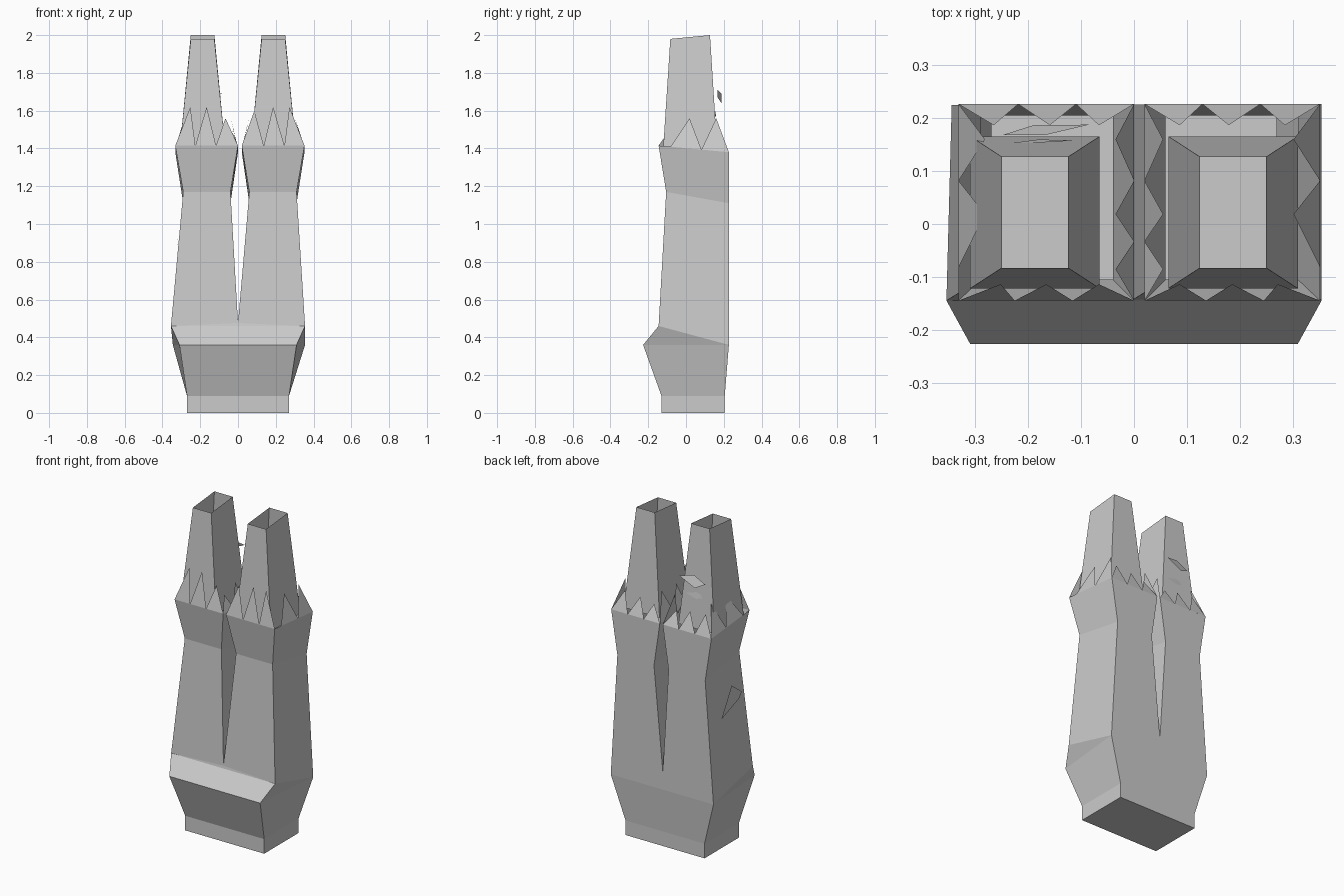
import bpy, bmesh
from mathutils import Vector

if "Cube" in bpy.data.objects:
    bpy.data.objects.remove(bpy.data.objects["Cube"])


def make_object(name, faces):
    """Mesh from a list of faces given as point lists; shared points are welded."""
    bm = bmesh.new()
    for pts in faces:
        bm.faces.new([bm.verts.new(p) for p in pts])
    bmesh.ops.remove_doubles(bm, verts=bm.verts, dist=0.0005)
    bmesh.ops.recalc_face_normals(bm, faces=bm.faces)
    me = bpy.data.meshes.new(name)
    bm.to_mesh(me)
    bm.free()
    ob = bpy.data.objects.new(name, me)
    bpy.context.collection.objects.link(ob)
    return ob


def bridge(a, b):
    n = len(a)
    return [[a[i], a[(i + 1) % n], b[(i + 1) % n], b[i]] for i in range(n)]


def ring(x0, x1, yf, zf, yb, zb):
    """Four corners, front and back edges at their own heights."""
    return [(x0, yf, zf), (x1, yf, zf), (x1, yb, zb), (x0, yb, zb)]


# Waist block: closed end, short band, then bulging seat
base = ring(-.27, .27, -.13, 0, .205, 0)
band = ring(-.27, .27, -.13, .09, .205, .09)
bulge = [(-.31, -.227, .36), (.31, -.227, .36), (.355, .227, .36), (-.345, .225, .36)]
front_l, front_r = (-.355, -.145, .46), (.355, -.145, .46)
back_r, back_l = bulge[2], bulge[3]
crotch_f, crotch_b = (0, -.142, .476), (0, .226, .47)
faces = [base] + bridge(base, band) + bridge(band, bulge)
faces += [[bulge[0], bulge[1], front_r, front_l],
          [bulge[1], back_r, front_r], [bulge[0], front_l, back_l],
          [front_l, front_r, crotch_f], [back_r, back_l, crotch_b]]


# Legs with torn rims
def teeth(a, b, bounds, tips, heights, lean):
    """Torn triangles along rim edge a-b, their tips leaning inward."""
    a, b, lean = Vector(a), Vector(b), Vector(lean)
    out = []
    for i, (tip, h) in enumerate(zip(tips, heights)):
        peak = a.lerp(b, tip) + lean
        peak.z = h
        out.append([a.lerp(b, bounds[i]), peak, a.lerp(b, bounds[i + 1])])
    return out


rims = []
for s, shift, outer_f, outer_b in ((1, 0, front_r, back_r), (-1, .02, front_l, back_l)):
    def px(x):
        return s * x + shift
    root = [crotch_f, outer_f, outer_b, crotch_b]
    knee = ring(px(.06), px(.31), -.105, 1.17, .227, 1.11)
    rim = ring(px(.02), px(.352), -.145, 1.415, .227, 1.38)
    faces += bridge(root, knee) + bridge(knee, rim)
    fi, fo, bo, bi = rim
    faces += teeth(fi, fo, (0, .35, .68, 1), (.2, .5, .76),
                   (1.6 if s > 0 else 1.56, 1.62, 1.62), (0, .031, 0))
    faces += teeth(fo, bo, (.17, .61, 1), (.44, .82), (1.56, 1.56), (-s * .05, 0, 0))
    faces += teeth(fi, bi, (.0, .3, .61, 1), (.16, .44, .82), (1.5, 1.54, 1.55), (s * .035, 0, 0))
    faces += teeth(bi, bo, (0, .33, .66, 1), (.2, .48, .8), (1.47, 1.49, 1.5), (0, -.04, 0))
make_object("torn_trousers", faces)

# Open tapered tubes rising out of each leg
low = ring(.065, .31, -.122, 1.38, .166, 1.38)
top = ring(.125, .25, -.083, 1.98, .127, 2.0)
tubes = make_object("inner_leg_tubes", bridge(low, top))
tubes.modifiers.new("Mirror", 'MIRROR').use_axis[0] = True

# Small patches and loose scraps
make_object("front_patch", [[(.065, -.13, .81), (.25, -.13, .81), (.18, -.124, .92)]])
make_object("side_patch", [[(-.326, .12, .84), (-.312, 0, 1.0),
                            (-.318, -.09, .93), (-.321, -.06, .90)]])
make_object("back_scraps", [
    [(-.25, .168, 1.67), (-.17, .168, 1.71), (-.085, .188, 1.69), (-.19, .187, 1.64)],
    [(-.24, .152, 1.58), (-.18, .154, 1.60), (-.11, .158, 1.58), (-.18, .16, 1.56)]])
